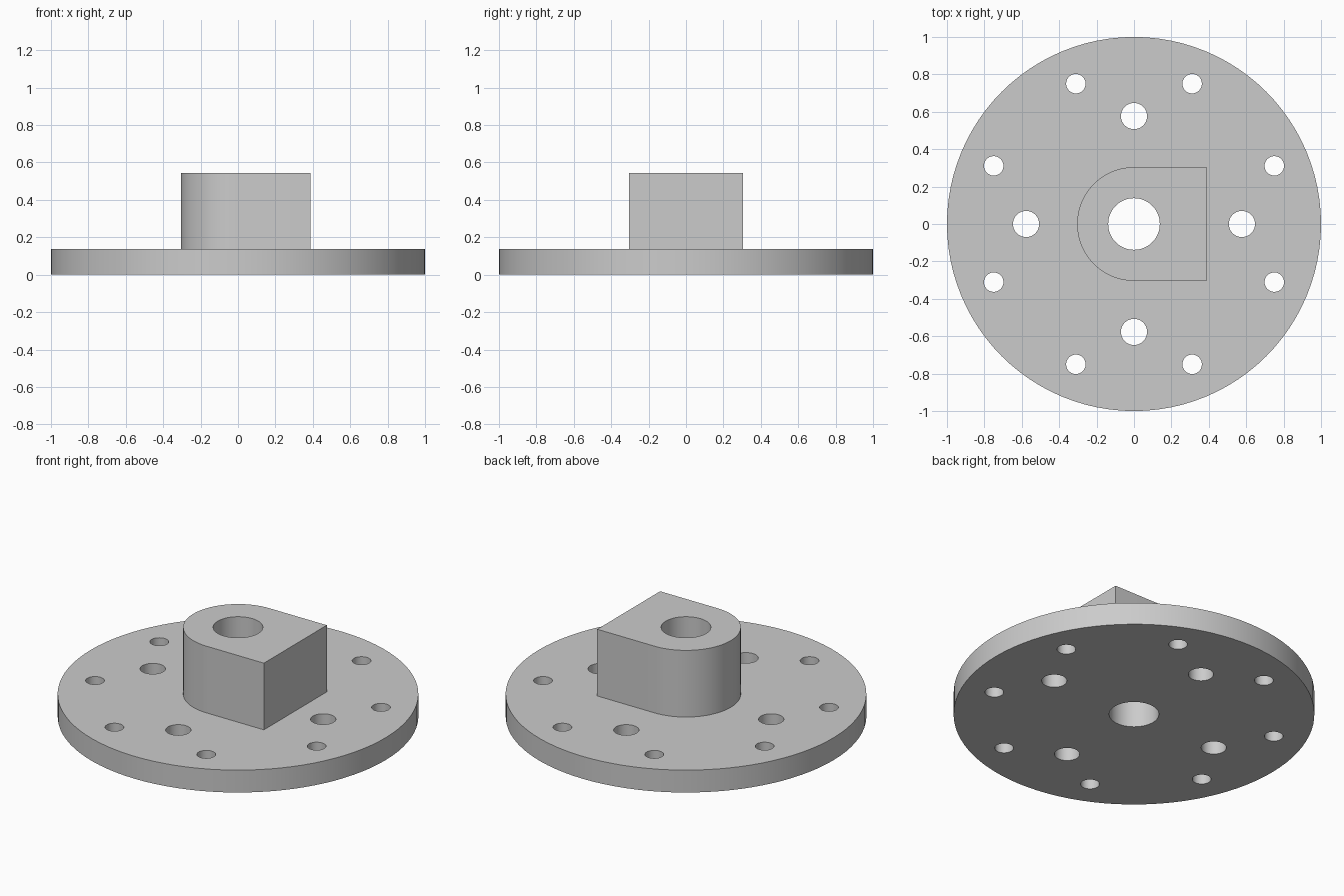
import bpy
import bmesh
from math import cos, sin, pi, radians

cube = bpy.data.objects.get("Cube")
if cube:
    bpy.data.objects.remove(cube, do_unlink=True)

FLANGE_R, FLANGE_H = 1.0, 0.137
HUB_R, HUB_FLAT, HUB_TOP = 0.304, 0.388, 0.545

steel = bpy.data.materials.new("light_grey_metal")
steel.use_nodes = True
GREY = (0.6, 0.6, 0.6, 1)
steel.diffuse_color = GREY
steel.node_tree.nodes["Principled BSDF"].inputs["Base Color"].default_value = GREY


def arc(radius, start, end, steps, x=0, y=0):
    """Points along an arc, angles in radians."""
    return [(x + radius * cos(start + (end - start) * i / steps),
             y + radius * sin(start + (end - start) * i / steps))
            for i in range(steps + 1)]


def circle(radius, sides, x=0, y=0):
    return arc(radius, 0, 2 * pi, sides, x, y)[:-1]


def prism(name, outlines, bottom, top):
    """Extrude each closed outline from bottom to top into one object."""
    bm = bmesh.new()
    for outline in outlines:
        base = bm.faces.new([bm.verts.new((x, y, bottom)) for x, y in outline])
        cap = bmesh.ops.extrude_face_region(bm, geom=[base], use_keep_orig=True)
        verts = [g for g in cap["geom"] if isinstance(g, bmesh.types.BMVert)]
        bmesh.ops.translate(bm, verts=verts, vec=(0, 0, top - bottom))
    bmesh.ops.recalc_face_normals(bm, faces=bm.faces)
    mesh = bpy.data.meshes.new(name)
    bm.to_mesh(mesh)
    bm.free()
    mesh.materials.append(steel)
    obj = bpy.data.objects.new(name, mesh)
    bpy.context.collection.objects.link(obj)
    return obj


def combine(target, tool, operation):
    """Apply a boolean and discard the tool object."""
    mod = target.modifiers.new(operation.lower(), "BOOLEAN")
    mod.operation, mod.object, mod.solver = operation, tool, "EXACT"
    bpy.context.view_layer.objects.active = target
    bpy.ops.object.modifier_apply(modifier=mod.name)
    bpy.data.objects.remove(tool, do_unlink=True)


# Round mounting flange
flange = prism("flange_with_hub", [circle(FLANGE_R, 96)], 0, FLANGE_H)

# Hub: half round on the -x side, square on the +x side
hub_outline = arc(HUB_R, pi / 2, 3 * pi / 2, 40)
hub_outline += [(HUB_FLAT, -HUB_R), (HUB_FLAT, HUB_R)]
hub = prism("hub", [hub_outline], FLANGE_H / 2, HUB_TOP)
combine(flange, hub, "UNION")

# Centre bore, four inner bolt holes and eight outer bolt holes
holes = [circle(0.138, 64)]
for count, ring, radius, offset in ((4, 0.577, 0.07, 0), (8, 0.812, 0.052, 22.5)):
    for i in range(count):
        a = radians(offset) + 2 * pi * i / count
        holes.append(circle(radius, 40, ring * cos(a), ring * sin(a)))
combine(flange, prism("hole_cutter", holes, -0.1, HUB_TOP + 0.1), "DIFFERENCE")

# Smooth the round walls and keep the rims sharp
bpy.ops.object.select_all(action="DESELECT")
flange.select_set(True)
bpy.context.view_layer.objects.active = flange
bpy.ops.object.shade_smooth_by_angle(angle=radians(30))
